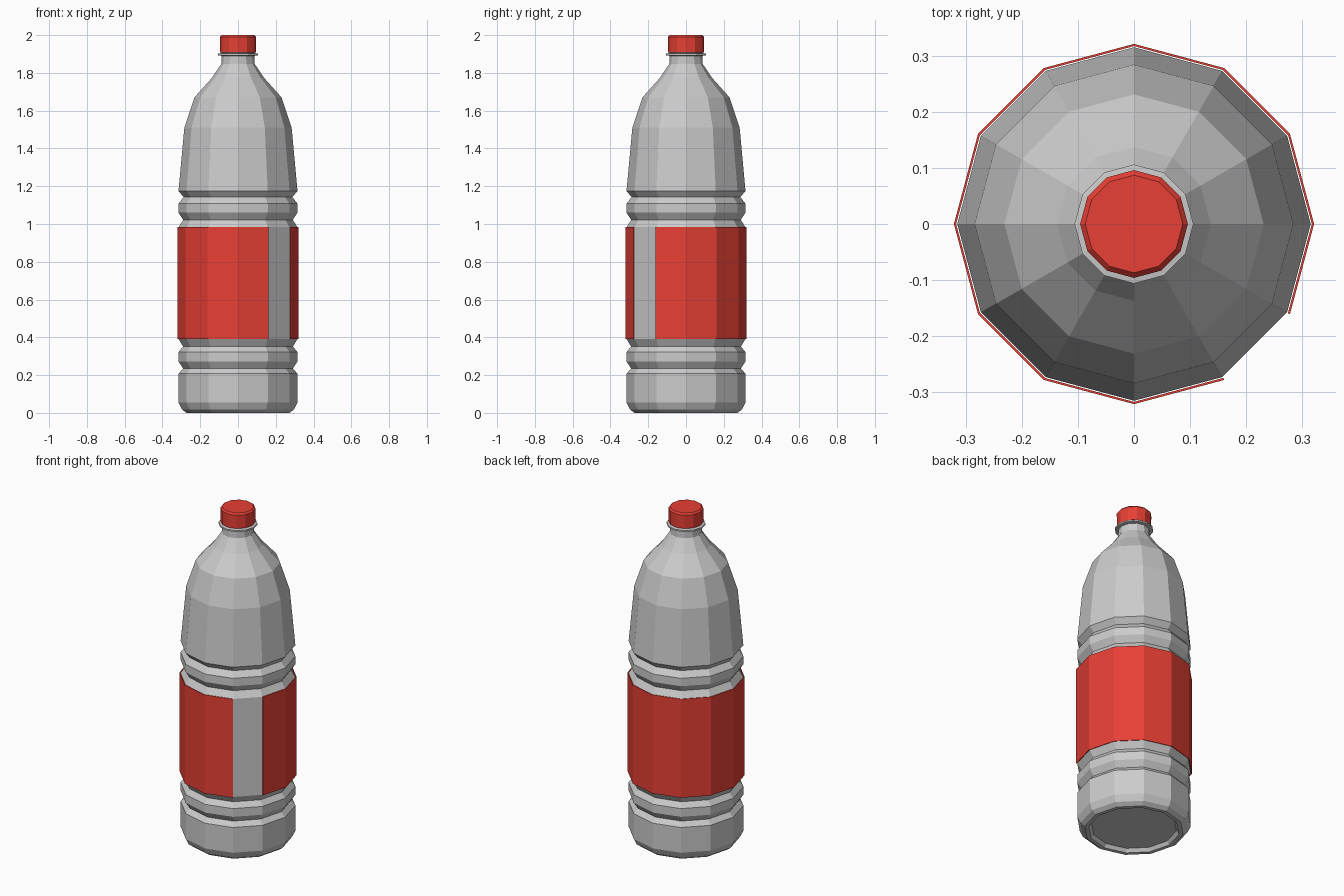
import bpy, bmesh
from math import cos, sin, radians

if "Cube" in bpy.data.objects:
    bpy.data.objects.remove(bpy.data.objects["Cube"])

SIDES = 12


def material(name, color):
    m = bpy.data.materials.new(name)
    m.diffuse_color = color
    m.use_nodes = True
    m.node_tree.nodes["Principled BSDF"].inputs["Base Color"].default_value = m.diffuse_color
    return m


def lathe(name, profile, mat=None, first=0, faces=SIDES, caps=True):
    """Revolve (radius, z) points into flat 12-sided rings, optionally only part way."""
    bm = bmesh.new()
    full = faces == SIDES
    count = faces if full else faces + 1
    rings = []
    for r, z in profile:
        angles = [radians(30 * (first + i)) for i in range(count)]
        rings.append([bm.verts.new((r * cos(a), r * sin(a), z)) for a in angles])
    for low, high in zip(rings, rings[1:]):
        for i in range(faces):
            j = (i + 1) % count
            bm.faces.new((low[i], low[j], high[j], high[i]))
    if full and caps:
        bm.faces.new(rings[0][::-1])
        bm.faces.new(rings[-1])
    mesh = bpy.data.meshes.new(name)
    bm.to_mesh(mesh)
    bm.free()
    ob = bpy.data.objects.new(name, mesh)
    bpy.context.collection.objects.link(ob)
    if mat:
        mesh.materials.append(mat)
    return ob


red = material("red", (0.8, 0.05, 0.035, 1))

# Bottle body: recessed base, grip grooves, shoulder and neck
lathe("bottle_body", [
    (0.235, 0.02), (0.25, 0.0), (0.272, 0.0), (0.297, 0.018), (0.315, 0.055),
    (0.315, 0.208), (0.29, 0.235), (0.315, 0.272), (0.315, 0.322),
    (0.291, 0.352), (0.315, 0.392), (0.315, 0.983), (0.29, 1.022),
    (0.315, 1.06), (0.315, 1.108), (0.288, 1.142), (0.315, 1.175),
    (0.284, 1.51), (0.231, 1.67), (0.137, 1.775), (0.088, 1.848),
    (0.085, 1.94)])

# Collar ring below the cap
lathe("neck_ring", [(0.084, 1.89), (0.106, 1.893), (0.106, 1.902), (0.084, 1.905)])

# Screw cap with a small bevel
lathe("cap", [(0.095, 1.909), (0.096, 1.99), (0.087, 2.0)], red)

# Wrap-around label, leaving one side open at the front right
label = lathe("label", [(0.321, 0.39), (0.321, 0.985)], red, first=-1, faces=11)
shell = label.modifiers.new("thickness", 'SOLIDIFY')
shell.thickness = 0.004
shell.offset = -1
